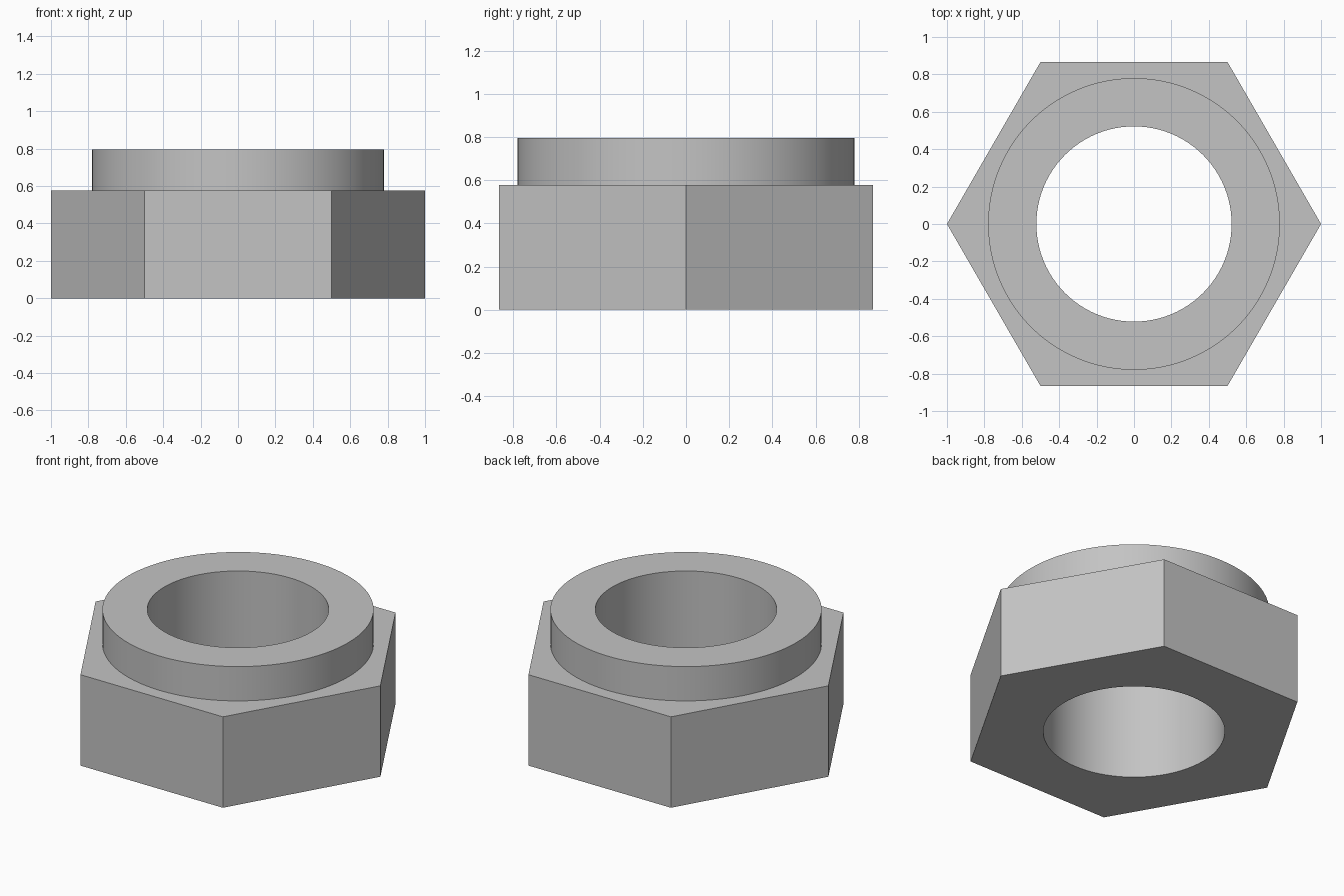
import bpy
import bmesh
from math import cos, sin, radians, tau

cube = bpy.data.objects.get("Cube")
if cube:
    bpy.data.objects.remove(cube, do_unlink=True)

SIDES = 6
SEGMENTS = 96
ARC = SEGMENTS // SIDES
BODY_TOP, COLLAR_TOP = 0.577, 0.795
COLLAR_RADIUS, BORE_RADIUS = 0.78, 0.522

# Plain steel colour
steel = bpy.data.materials.new("steel_grey")
steel.use_nodes = True
colour = (0.55, 0.55, 0.55, 1)
steel.diffuse_color = colour
steel.node_tree.nodes["Principled BSDF"].inputs["Base Color"].default_value = colour

bm = bmesh.new()


def ring(radius, z, count):
    return [bm.verts.new((radius * cos(tau * i / count),
                          radius * sin(tau * i / count), z))
            for i in range(count)]


def wall(lower, upper):
    """Join two rings of equal count with quads."""
    n = len(lower)
    for i in range(n):
        j = (i + 1) % n
        bm.faces.new((lower[i], lower[j], upper[j], upper[i]))


def hex_face(corners, circle):
    """Fill from a hexagon to a circle, one face per side."""
    for i in range(SIDES):
        arc = [circle[(i * ARC + k) % SEGMENTS] for k in range(ARC + 1)]
        bm.faces.new([corners[i], corners[(i + 1) % SIDES]] + arc[::-1])


# Rings that outline the nut
hex_bottom = ring(1, 0, SIDES)
hex_top = ring(1, BODY_TOP, SIDES)
collar_bottom = ring(COLLAR_RADIUS, BODY_TOP, SEGMENTS)
collar_top = ring(COLLAR_RADIUS, COLLAR_TOP, SEGMENTS)
bore_top = ring(BORE_RADIUS, COLLAR_TOP, SEGMENTS)
bore_bottom = ring(BORE_RADIUS, 0, SEGMENTS)

# Hexagonal body, raised collar and through bore
wall(hex_bottom, hex_top)
hex_face(hex_top, collar_bottom)
wall(collar_bottom, collar_top)
wall(collar_top, bore_top)
wall(bore_top, bore_bottom)
hex_face(hex_bottom, bore_bottom)
bmesh.ops.recalc_face_normals(bm, faces=bm.faces[:])

mesh = bpy.data.meshes.new("collared_hex_nut")
bm.to_mesh(mesh)
bm.free()
mesh.materials.append(steel)
nut = bpy.data.objects.new("collared_hex_nut", mesh)
bpy.context.collection.objects.link(nut)

# Smooth round walls, crisp edges
bpy.ops.object.select_all(action="DESELECT")
nut.select_set(True)
bpy.context.view_layer.objects.active = nut
bpy.ops.object.shade_smooth_by_angle(angle=radians(30))
